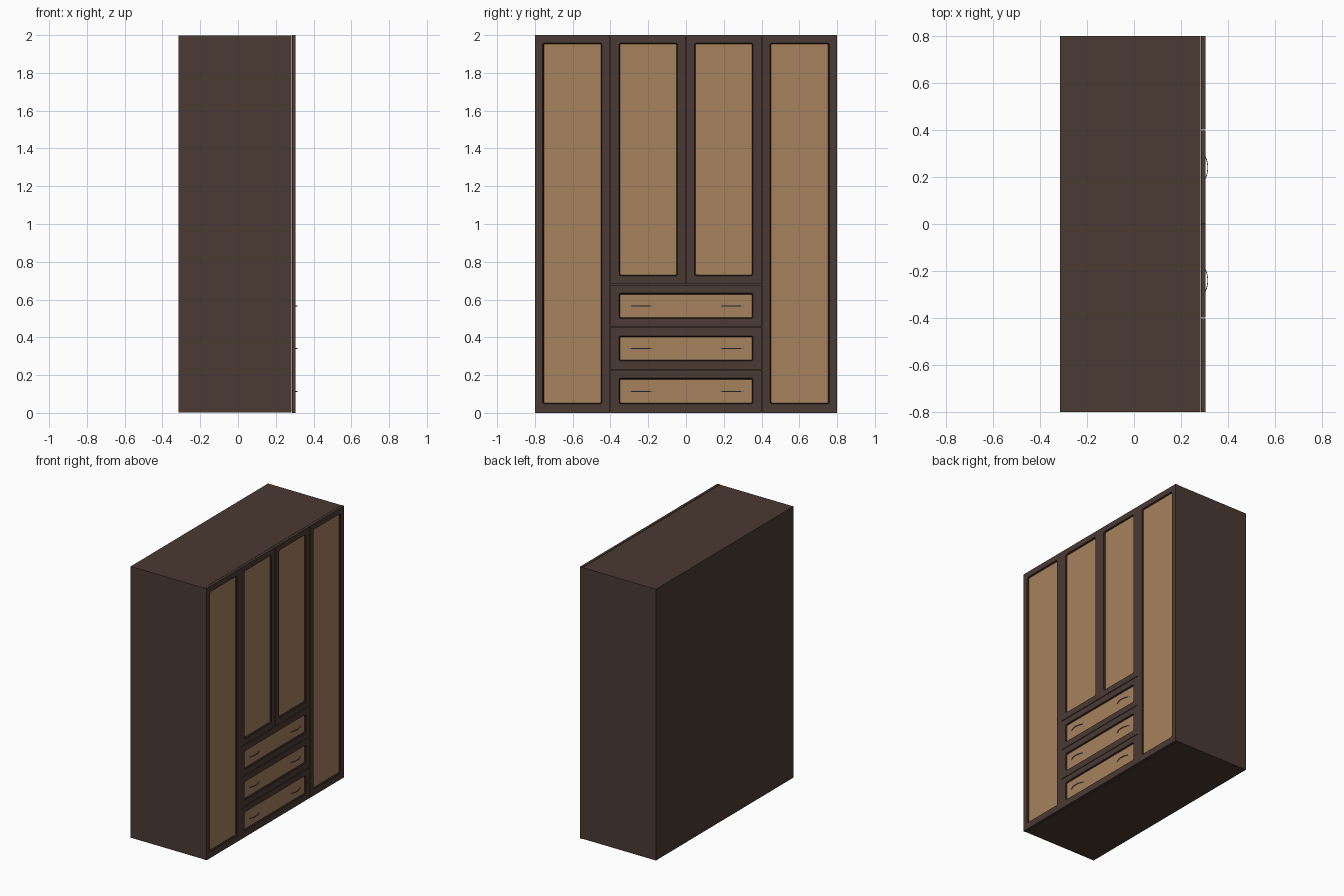
import bpy, bmesh, math
from mathutils import Vector

if "Cube" in bpy.data.objects:
    bpy.data.objects.remove(bpy.data.objects["Cube"])


def mat(name, rgb):
    m = bpy.data.materials.new(name)
    m.diffuse_color = (*rgb, 1)
    m.use_nodes = True
    m.node_tree.nodes["Principled BSDF"].inputs["Base Color"].default_value = m.diffuse_color
    return m


BROWN = mat("dark brown wood", (0.069, 0.042, 0.033))
TAN = mat("tan panel", (0.376, 0.223, 0.107))
RIM = mat("shadow brown rim", (0.024, 0.015, 0.012))
STEEL = mat("grey steel", (0.2, 0.23, 0.26))


def finish(name, bm, mats):
    bmesh.ops.recalc_face_normals(bm, faces=bm.faces)
    me = bpy.data.meshes.new(name)
    bm.to_mesh(me)
    bm.free()
    for m in mats:
        me.materials.append(m)
    ob = bpy.data.objects.new(name, me)
    bpy.context.collection.objects.link(ob)
    return ob


def box(name, lo, hi):
    bm = bmesh.new()
    bmesh.ops.create_cube(bm, size=1)
    for v in bm.verts:
        v.co = Vector([(a + b) / 2 + c * (b - a) for a, b, c in zip(lo, hi, v.co)])
    return finish(name, bm, [BROWN])


def rounded_loop(bm, x, rect, r):
    """Rectangle in the y-z plane with arc corners (r = 0 gives sharp corners)."""
    y0, y1, z0, z1 = rect
    pts = []
    for k, (cy, cz) in enumerate([(y1 - r, z1 - r), (y0 + r, z1 - r),
                                  (y0 + r, z0 + r), (y1 - r, z0 + r)]):
        for i in range(5):
            a = math.pi / 2 * (k + i / 4)
            pts.append(bm.verts.new((x, cy + r * math.cos(a), cz + r * math.sin(a))))
    return pts


def front(name, outer, panel):
    """Framed door or drawer front with a recessed, round-cornered panel."""
    y0, y1, z0, z1 = panel
    w = 0.006
    bm = bmesh.new()
    loops = [rounded_loop(bm, 0.285, outer, 0),
             rounded_loop(bm, 0.304, outer, 0),
             rounded_loop(bm, 0.304, (y0 - w, y1 + w, z0 - w, z1 + w), 0.012),
             rounded_loop(bm, 0.295, panel, 0.008)]
    n = len(loops[0])
    for k in range(3):
        a, b = loops[k], loops[k + 1]
        for i in range(n):
            j = (i + 1) % n
            f = bm.faces.new((a[i], a[j], b[j], b[i]))
            f.material_index = 2 if k == 2 else 0
    bm.faces.new(loops[0])
    bm.faces.new(loops[3]).material_index = 1
    bmesh.ops.remove_doubles(bm, verts=bm.verts, dist=1e-5)
    return finish(name, bm, [BROWN, TAN, RIM])


def handle(name, yc, zc):
    """Thin bowed pull with a rectangular section."""
    bm = bmesh.new()
    rings = []
    n = 16
    for i in range(n + 1):
        t = 2 * i / n - 1
        x = 0.315 - 0.021 * t * t
        rings.append([bm.verts.new((x + dx, yc + 0.068 * t, zc + dz))
                      for dx, dz in ((0, -.003), (0, .003), (-.003, .003), (-.003, -.003))])
    for a, b in zip(rings, rings[1:]):
        for i in range(4):
            j = (i + 1) % 4
            bm.faces.new((a[i], a[j], b[j], b[i]))
    bm.faces.new(rings[0])
    bm.faces.new(rings[-1])
    ob = finish(name, bm, [STEEL])
    bpy.context.view_layer.objects.active = ob
    ob.select_set(True)
    bpy.ops.object.shade_smooth_by_angle()
    ob.select_set(False)


# Carcass panels
XB, XF, T = -0.315, 0.282, 0.018
Y, Z0, Z1 = 0.799, 0.001, 1.999
box("back_panel", (XB, -Y, Z0), (XB + T, Y, Z1))
box("top_panel", (XB + T, -Y, Z1 - T), (XF, Y, Z1))
box("bottom_panel", (XB + T, -Y, Z0), (XF, Y, Z0 + T))
for s, side in ((-1, "left"), (1, "right")):
    a, b = sorted((s * Y, s * (Y - T)))
    box(side + "_side", (XB + T, a, Z0 + T), (XF, b, Z1 - T))
    box(side + "_divider", (XB + T, s * 0.4 - T / 2, Z0 + T), (XF, s * 0.4 + T / 2, Z1 - T))
box("middle_shelf", (XB + T, -0.4 + T / 2, 0.68 - T / 2), (XF, 0.4 - T / 2, 0.68 + T / 2))

# Doors, mirrored about the middle
G = 0.0015
for s, side in ((-1, "left"), (1, "right")):
    def m(a, b):
        return tuple(sorted((s * a, s * b)))
    front(side + "_tall_door", (*m(0.4 + G, 0.8), 0, 2), (*m(0.45, 0.753), 0.053, 1.953))
    front(side + "_middle_door", (*m(G, 0.4 - G), 0.68 + G, 2),
          (*m(0.05, 0.35), 0.731, 1.953))

# Drawers and their pulls
for i, (a, b, pa, pb) in enumerate([(0, 0.225, 0.053, 0.178),
                                    (0.229, 0.452, 0.28, 0.402),
                                    (0.456, 0.677, 0.505, 0.628)]):
    front(f"drawer_front_{i + 1}", (-0.4 + G, 0.4 - G, a, b), (-0.35, 0.35, pa, pb))
    for s, side in ((-1, "left"), (1, "right")):
        handle(f"drawer_handle_{i + 1}_{side}", s * 0.24, (0.113, 0.341, 0.566)[i])
